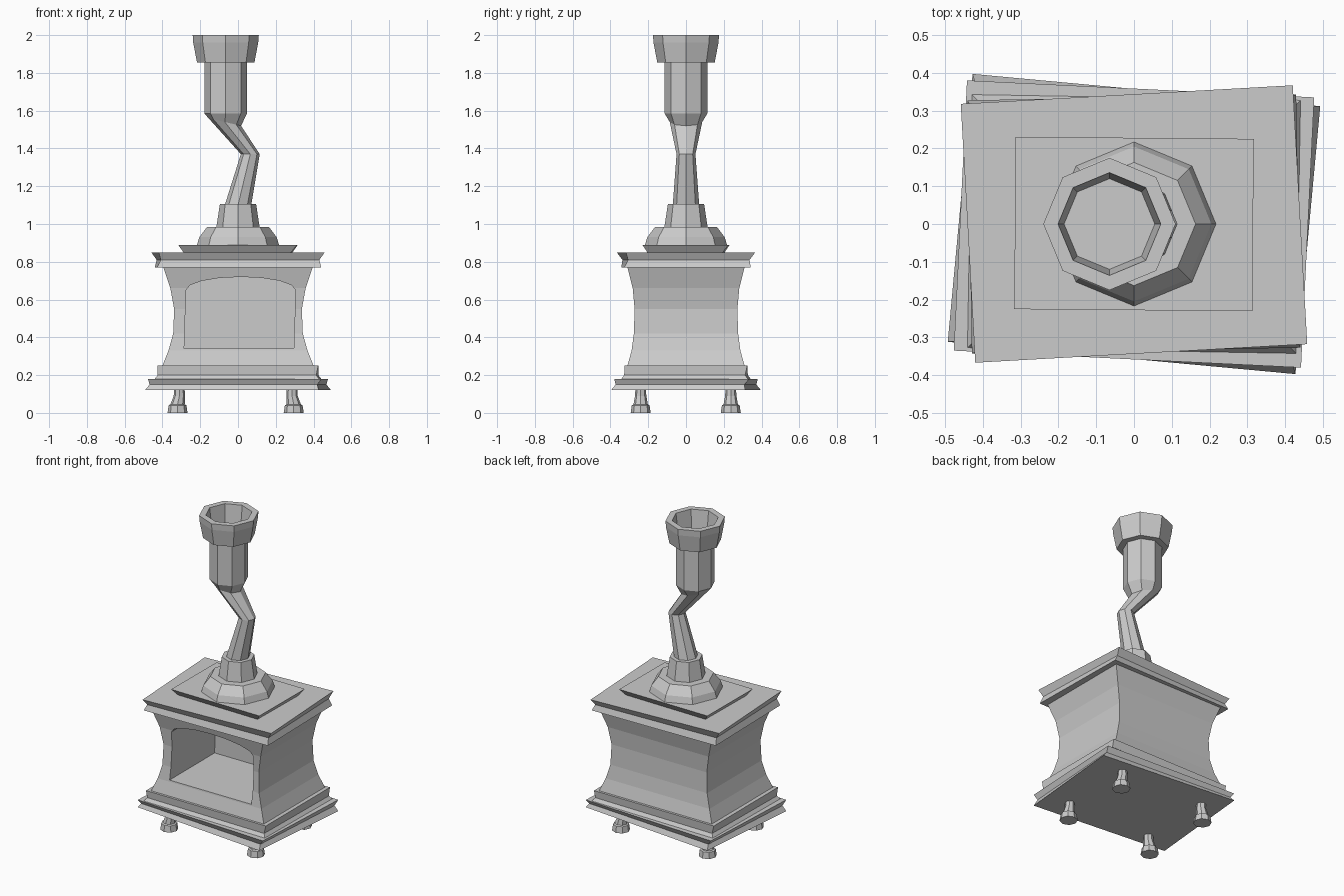
import bpy, bmesh
from math import cos, sin, pi, radians

cube = bpy.data.objects.get("Cube")
if cube:
    bpy.data.objects.remove(cube, do_unlink=True)

iron = bpy.data.materials.new("grey_iron")
iron.use_nodes = True
iron.diffuse_color = (0.6, 0.6, 0.6, 1)
iron.node_tree.nodes["Principled BSDF"].inputs["Base Color"].default_value = (0.6, 0.6, 0.6, 1)


def loft(name, rings):
    """Skin matching rings of points and cap both ends."""
    bm = bmesh.new()
    loops = [[bm.verts.new(p) for p in ring] for ring in rings]
    for a, b in zip(loops, loops[1:]):
        for i in range(len(a)):
            j = (i + 1) % len(a)
            bm.faces.new((a[i], a[j], b[j], b[i]))
    bm.faces.new(loops[0][::-1])
    bm.faces.new(loops[-1])
    bmesh.ops.recalc_face_normals(bm, faces=bm.faces)
    mesh = bpy.data.meshes.new(name)
    bm.to_mesh(mesh)
    bm.free()
    mesh.materials.append(iron)
    obj = bpy.data.objects.new(name, mesh)
    bpy.context.collection.objects.link(obj)
    return obj


def rect(z, hx, hy, turn=0):
    """Rectangle ring, turned by degrees about z."""
    c, s = cos(radians(turn)), sin(radians(turn))
    corners = ((-hx, -hy), (hx, -hy), (hx, hy), (-hx, hy))
    return [(x * c - y * s, x * s + y * c, z) for x, y in corners]


def octagon(z, r, x=0, y=0, tilt=0):
    """Eight-sided ring; tilt lifts its left side and lowers its right."""
    return [(x + r * cos(i * pi / 4), y + r * sin(i * pi / 4),
             z - tilt * cos(i * pi / 4)) for i in range(8)]


# Crooked slabs with notched edges
loft("base_slab", [rect(0.12, 0.462, 0.356, -5.3), rect(0.15, 0.445, 0.342, -4),
                   rect(0.18, 0.46, 0.358, -2.8)])
loft("plinth", [rect(0.18, 0.435, 0.335, -1), rect(0.2, 0.42, 0.32, -1),
                rect(0.25, 0.425, 0.325)])
loft("top_slab", [rect(0.77, 0.435, 0.335, 1), rect(0.81, 0.42, 0.322, 2),
                  rect(0.85, 0.44, 0.343, 3.2)])
loft("pipe_plate", [rect(0.85, 0.285, 0.2, -1), rect(0.89, 0.315, 0.228, -0.5)])

# Waisted firebox
body = loft("firebox", [rect(0.25, 0.4, 0.31), rect(0.33, 0.368, 0.288),
                        rect(0.42, 0.343, 0.276), rect(0.55, 0.338, 0.272),
                        rect(0.66, 0.358, 0.282), rect(0.77, 0.395, 0.31)])

# Arched opening cut into the front
arch = [(-0.285, 0.34), (0.295, 0.34), (0.305, 0.65)]
arch += [(0.015 + 0.29 * cos(t * pi / 8), 0.65 + 0.07 * sin(t * pi / 8)) for t in range(1, 8)]
arch += [(-0.275, 0.65)]
cutter = loft("opening_cutter", [[(x, y, z) for x, z in arch] for y in (-0.5, 0.17)])
cutter.hide_render = True
cut = body.modifiers.new("opening", "BOOLEAN")
cut.operation = "DIFFERENCE"
cut.solver = "EXACT"
cut.object = cutter
bpy.context.view_layer.objects.active = body
bpy.ops.object.modifier_apply(modifier=cut.name)
bpy.data.objects.remove(cutter, do_unlink=True)

# Chimney foot and collar
loft("chimney_foot", [octagon(0.88, 0.22), octagon(0.93, 0.205), octagon(0.985, 0.163)])
loft("chimney_collar", [octagon(0.98, 0.115), octagon(1.105, 0.096)])

# Bent pipe widening towards the top
loft("chimney_pipe", [octagon(1.1, 0.07), octagon(1.37, 0.05, 0.065),
                      octagon(1.54, 0.086, -0.07, tilt=0.02),
                      octagon(1.585, 0.113, -0.065), octagon(1.87, 0.113, -0.065)])

# Hollow chimney cap
loft("chimney_cap", [octagon(z, r, -0.065) for z, r in
                     ((1.855, 0.152), (1.96, 0.172), (2, 0.175), (2, 0.136), (1.87, 0.12))])

# Four stubby feet
for side, x in (("right", -0.32), ("left", 0.295)):
    for end, y in (("front", -0.24), ("back", 0.237)):
        loft(f"{end}_{side}_foot", [octagon(z, r, x + lean, y) for z, r, lean in
                                    ((0, 0.053, 0), (0.04, 0.047, 0), (0.045, 0.038, 0),
                                     (0.09, 0.03, -0.03 * x), (0.125, 0.028, -0.03 * x))])
